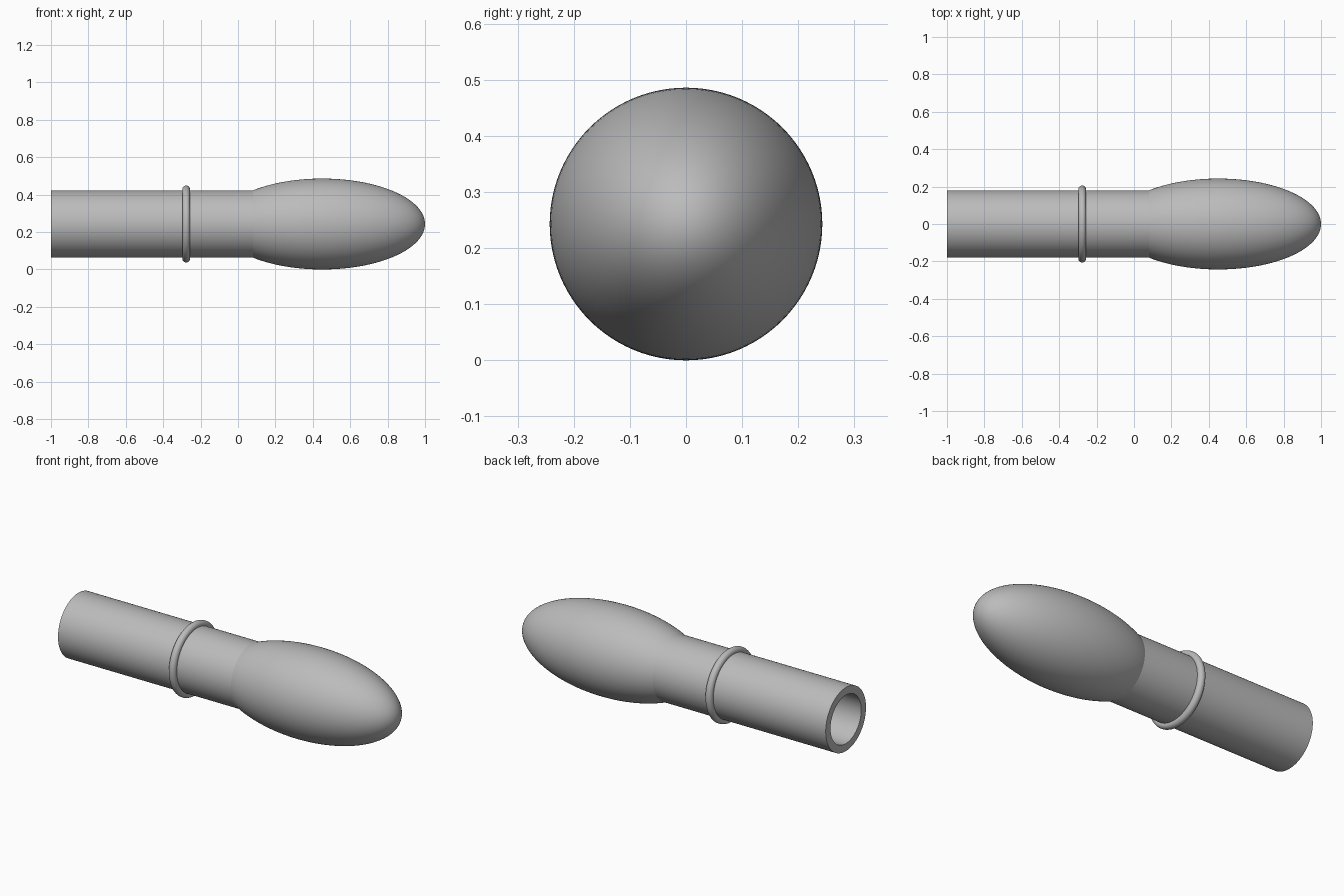
import bpy
from math import pi, sin, cos, radians

AXIS_Z = 0.243

old = bpy.data.objects.get("Cube")
if old:
    bpy.data.objects.remove(old, do_unlink=True)

grey = bpy.data.materials.new("plain_grey")
grey.use_nodes = True
grey.diffuse_color = (0.5, 0.5, 0.5, 1)
grey.node_tree.nodes["Principled BSDF"].inputs["Base Color"].default_value = (0.5, 0.5, 0.5, 1)


def lathe(name, profile, segments=96, closed=True):
    """Turn (x, radius) points around the long axis; radius 0 makes a pole."""
    verts, rings, faces = [], [], []
    for x, r in profile:
        count = segments if r > 1e-6 else 1
        start = len(verts)
        for i in range(count):
            a = 2 * pi * i / segments
            verts.append((x, r * cos(a), AXIS_Z + r * sin(a)))
        rings.append([start + i % count for i in range(segments)])
    pairs = list(zip(rings, rings[1:]))
    if closed:
        pairs.append((rings[-1], rings[0]))
    for a, b in pairs:
        for i in range(segments):
            j = (i + 1) % segments
            faces.append(list(dict.fromkeys((a[i], b[i], b[j], a[j]))))
    mesh = bpy.data.meshes.new(name)
    mesh.from_pydata(verts, [], faces)
    mesh.materials.append(grey)
    obj = bpy.data.objects.new(name, mesh)
    bpy.context.collection.objects.link(obj)
    # Consistent outward normals, smooth with sharp rims
    bpy.ops.object.select_all(action='DESELECT')
    obj.select_set(True)
    bpy.context.view_layer.objects.active = obj
    bpy.ops.object.mode_set(mode='EDIT')
    bpy.ops.mesh.select_all(action='SELECT')
    bpy.ops.mesh.normals_make_consistent(inside=False)
    bpy.ops.object.mode_set(mode='OBJECT')
    bpy.ops.object.shade_smooth_by_angle(angle=radians(35))
    return obj


# Hollow handle tube, running into the head
lathe("handle_tube", [(-1, 0.18), (0.12, 0.18), (0.12, 0.137), (-1, 0.137)])

# Raised round ring on the handle
lathe("collar_ring", [(-0.277 + 0.021 * cos(2 * pi * i / 24),
                       0.185 + 0.021 * sin(2 * pi * i / 24)) for i in range(24)])

# Long egg-shaped head
STEPS = 64
lathe("rounded_head", [(0.45 - 0.55 * cos(pi * i / STEPS),
                        0.243 * sin(pi * i / STEPS)) for i in range(STEPS + 1)], closed=False)
